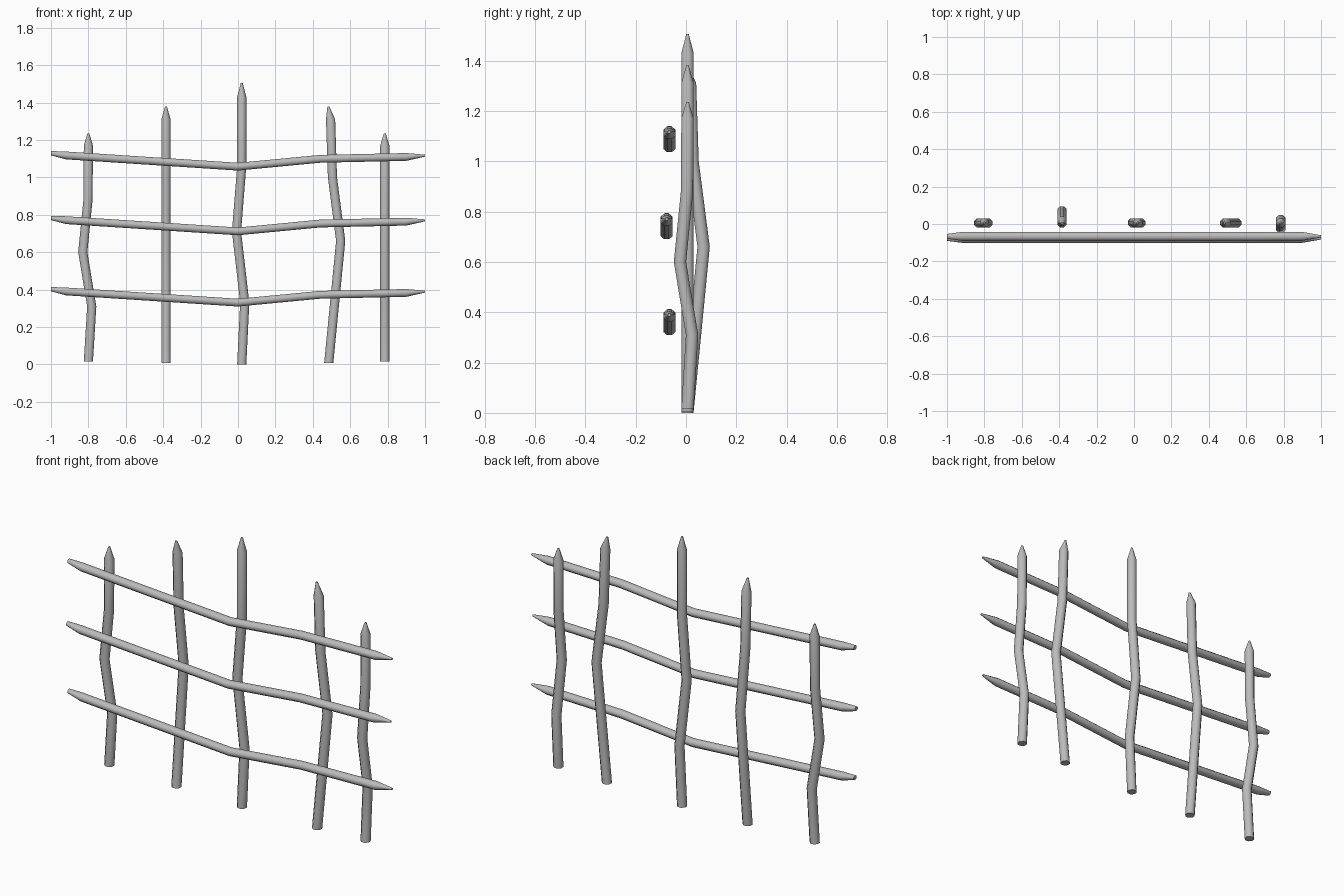
import bpy
import bmesh
import math
from mathutils import Vector

cube = bpy.data.objects.get("Cube")
if cube:
    bpy.data.objects.remove(cube)

SIDES = 8

# Single grey finish
grey = bpy.data.materials.new("weathered grey")
grey.use_nodes = True
colour = (0.5, 0.5, 0.5, 1)
grey.diffuse_color = colour
grey.node_tree.nodes["Principled BSDF"].inputs["Base Color"].default_value = colour


def make_pole(name, path, scales, u, v):
    """Loft a capped pole along path; u and v are the cross-section half axes."""
    bm = bmesh.new()
    rings = []
    for point, s in zip(path, scales):
        ring = []
        for i in range(SIDES):
            a = math.tau * (i + 0.5) / SIDES
            ring.append(bm.verts.new(Vector(point) + s * (u * math.cos(a) + v * math.sin(a))))
        rings.append(ring)
    for low, high in zip(rings, rings[1:]):
        for i in range(SIDES):
            j = (i + 1) % SIDES
            bm.faces.new((low[i], low[j], high[j], high[i]))
    bm.faces.new(rings[0])
    bm.faces.new(rings[-1])
    bmesh.ops.recalc_face_normals(bm, faces=bm.faces)
    mesh = bpy.data.meshes.new(name)
    bm.to_mesh(mesh)
    bm.free()
    mesh.materials.append(grey)
    obj = bpy.data.objects.new(name, mesh)
    bpy.context.collection.objects.link(obj)
    bpy.ops.object.select_all(action="DESELECT")
    obj.select_set(True)
    bpy.context.view_layer.objects.active = obj
    bpy.ops.object.shade_smooth_by_angle(angle=math.radians(50))


# Crooked post profiles: (sideways offset, height), ending in a sharpened tip
short_bend = [(0, 0.015), (0.018, 0.31), (-0.03, 0.6), (-0.002, 0.88), (0, 1.17), (0, 1.235)]
tall_bend = [(0, 0), (0.016, 0.33), (-0.028, 0.71), (0, 1.06), (0, 1.43), (0, 1.505)]
bowed = [(0, 0.006), (0.064, 0.66), (0.02, 1.0), (0.01, 1.31), (-0.002, 1.38)]

# Posts: name, x position, profile, whether the bend runs front to back
posts = [
    ("right_end_post", -0.8, short_bend, False),
    ("right_inner_post", -0.385, bowed, True),
    ("centre_post", 0.02, tall_bend, False),
    ("left_inner_post", 0.485, bowed, False),
    ("left_end_post", 0.785, short_bend, True),
]
POST_Y = 0.006
for name, x, profile, turned in posts:
    path = [(x, POST_Y + d, z) if turned else (x + d, POST_Y, z) for d, z in profile]
    scales = [1] * (len(path) - 1) + [0.2]
    make_pole(name, path, scales, Vector((0.0265, 0, 0)), Vector((0, 0.0265, 0)))

# Rails: one sagging profile with a blunt end and a pointed end
rail = [(-1, 1.129), (-0.92, 1.117), (0, 1.057), (0.44, 1.099), (0.9, 1.109), (1, 1.116)]
rail_scales = [0.55, 1, 1, 1, 1, 0.25]
for name, drop, y in [("top_rail", 0, -0.066), ("middle_rail", 0.346, -0.077), ("bottom_rail", 0.727, -0.066)]:
    path = [(x, y, z - drop) for x, z in rail]
    make_pole(name, path, rail_scales, Vector((0, 0.0255, 0)), Vector((0, 0, 0.0225)))
